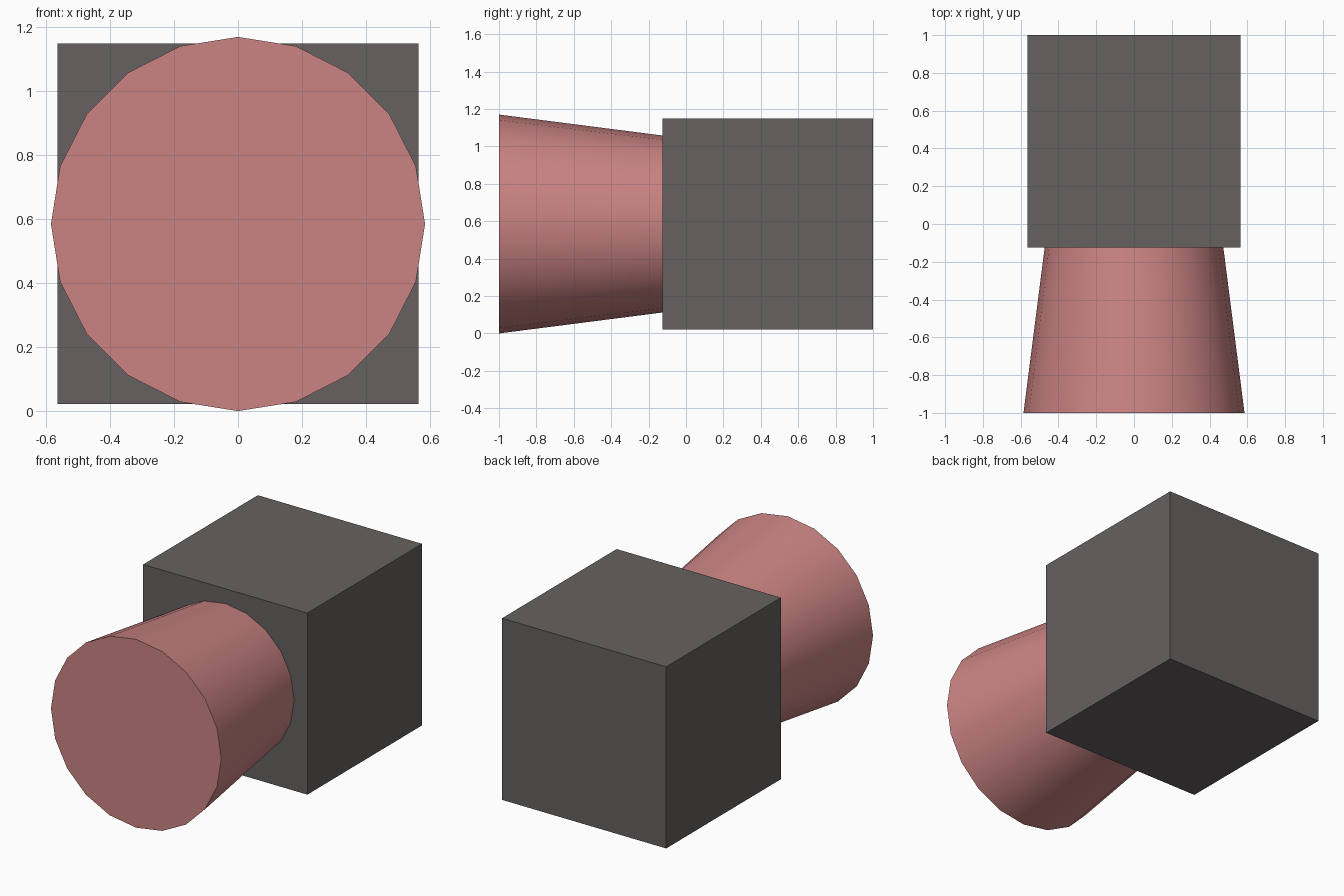
import bpy
import math

if "Cube" in bpy.data.objects:
    bpy.data.objects.remove(bpy.data.objects["Cube"])


def paint(obj, name, colour):
    mat = bpy.data.materials.new(name)
    mat.diffuse_color = (*colour, 1.0)
    mat.use_nodes = True
    mat.node_tree.nodes["Principled BSDF"].inputs["Base Color"].default_value = mat.diffuse_color
    obj.data.materials.append(mat)


FRONT, JOIN, BACK = -1.0, -0.125, 1.0
SIZE = BACK - JOIN

# Cube-shaped rear body
bpy.ops.mesh.primitive_cube_add(size=1, location=(0, (JOIN + BACK) / 2, 0.586))
body = bpy.context.object
body.name = "box_body"
body.scale = (1.128, SIZE, 1.128)
bpy.ops.object.transform_apply(location=False, rotation=False, scale=True)
paint(body, "dark_grey", (0.13, 0.12, 0.115))

# Tapered 20-sided barrel, wide end facing forward
bpy.ops.mesh.primitive_cone_add(
    vertices=20, radius1=0.585, radius2=0.473, depth=JOIN - FRONT,
    location=(0, (FRONT + JOIN) / 2, 0.585), rotation=(-math.pi / 2, 0, 0))
barrel = bpy.context.object
barrel.name = "tapered_barrel"
bpy.ops.object.shade_smooth_by_angle(angle=math.radians(30))
paint(barrel, "dusty_pink", (0.6, 0.23, 0.23))
